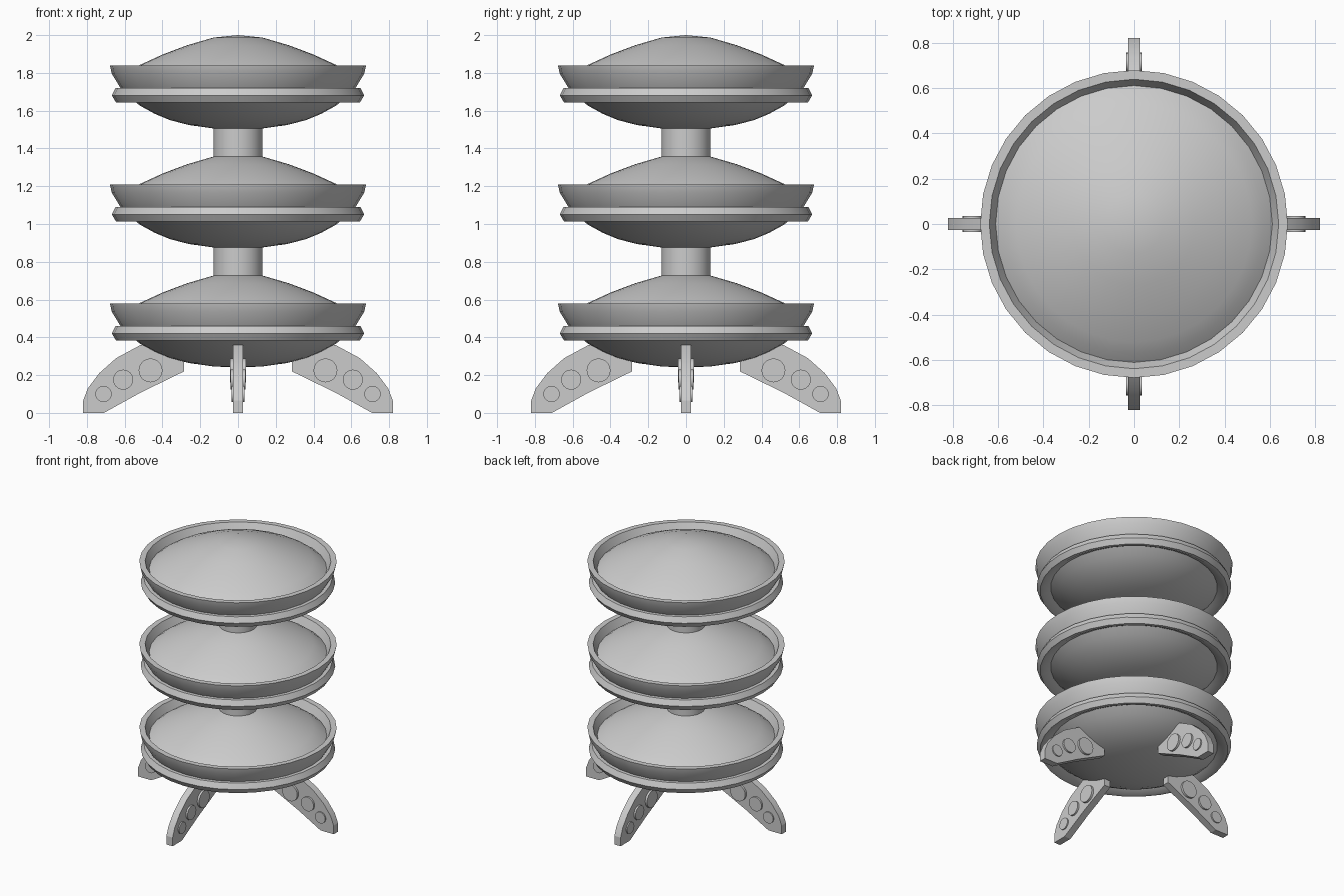
import bpy, bmesh, math
from mathutils import Matrix, Vector

if "Cube" in bpy.data.objects:
    bpy.data.objects.remove(bpy.data.objects["Cube"])

SEG = 32


def finish(bm, name, angle=30):
    bmesh.ops.remove_doubles(bm, verts=bm.verts, dist=1e-5)
    bmesh.ops.recalc_face_normals(bm, faces=bm.faces)
    me = bpy.data.meshes.new(name)
    bm.to_mesh(me)
    bm.free()
    ob = bpy.data.objects.new(name, me)
    bpy.context.collection.objects.link(ob)
    bpy.ops.object.select_all(action='DESELECT')
    ob.select_set(True)
    bpy.context.view_layer.objects.active = ob
    bpy.ops.object.shade_smooth_by_angle(angle=math.radians(angle))
    return ob


def lathe(name, profile, z0):
    bm = bmesh.new()
    vs = [bm.verts.new((r, 0, z + z0)) for r, z in profile]
    es = [bm.edges.new(p) for p in zip(vs, vs[1:])]
    bmesh.ops.spin(bm, geom=vs + es, cent=(0, 0, 0), axis=(0, 0, 1),
                   angle=math.tau, steps=SEG, use_merge=True)
    return finish(bm, name)


# Disc: domed top, raised lip, flared band, lower ring, shallow bowl
disc = [(0, 0.74), (0.13, 0.727), (0.27, 0.686), (0.40, 0.637), (0.52, 0.582),
        (0.57, 0.553), (0.61, 0.522), (0.638, 0.58), (0.678, 0.58),
        (0.668, 0.535), (0.622, 0.46), (0.648, 0.46), (0.668, 0.42),
        (0.645, 0.383), (0.622, 0.383), (0.573, 0.41), (0.52, 0.367),
        (0.44, 0.323), (0.36, 0.29), (0.26, 0.264), (0.13, 0.246), (0, 0.24)]
for i in range(3):
    lathe(f"disc_{i + 1}", disc, 0.63 * i)

# Spacer columns between discs
for i in range(2):
    lathe(f"column_{i + 1}", [(0, 0.70), (0.13, 0.70), (0.13, 0.895), (0, 0.895)], 0.63 * i)

# Legs: extruded curved plate with three round bosses through it
leg = [(0.71, 0), (0.82, 0), (0.82, 0.065), (0.795, 0.13), (0.735, 0.21),
       (0.645, 0.29), (0.515, 0.36), (0.285, 0.30), (0.285, 0.22), (0.52, 0.105)]
bosses = [(0.463, 0.225, 0.063, 0.042), (0.608, 0.176, 0.053, 0.039),
          (0.712, 0.10, 0.043, 0.035)]
for k in range(4):
    rot = Matrix.Rotation(k * math.pi / 2, 4, 'Z')
    bm = bmesh.new()
    f = bm.faces.new([bm.verts.new((x, -0.026, z)) for x, z in leg])
    ext = bmesh.ops.extrude_face_region(bm, geom=[f], use_keep_orig=True)
    bmesh.ops.translate(bm, vec=(0, 0.052, 0),
                        verts=[v for v in ext["geom"] if isinstance(v, bmesh.types.BMVert)])
    for x, z, r, h in bosses:
        bmesh.ops.create_cone(bm, cap_ends=True, segments=24, radius1=r, radius2=r, depth=2 * h,
                              matrix=Matrix.Translation((x, 0, z)) @ Matrix.Rotation(math.pi / 2, 4, 'X'))
    bmesh.ops.transform(bm, matrix=rot, verts=bm.verts)
    finish(bm, f"leg_{k + 1}", 20)
